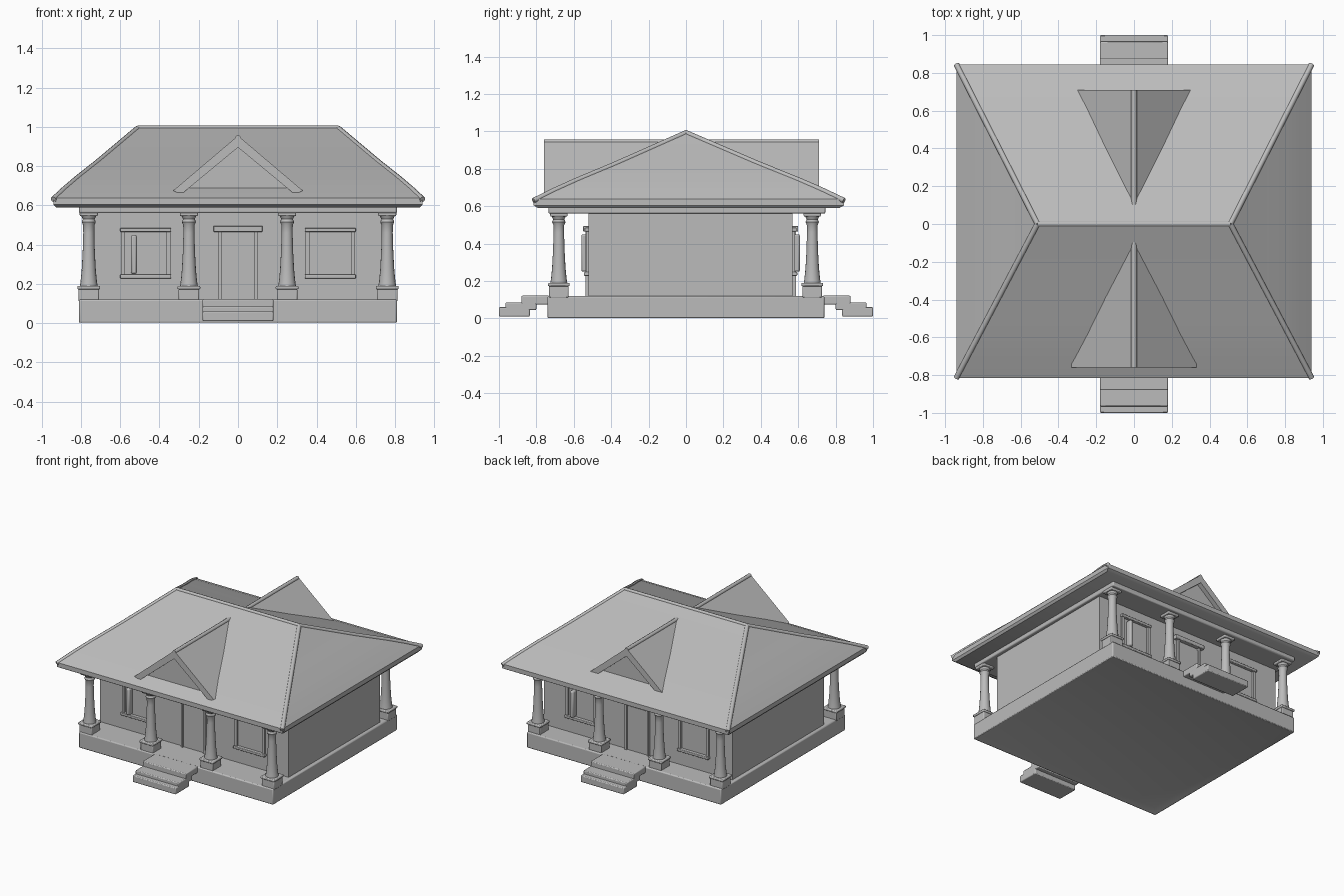
import bpy, bmesh, math
from mathutils import Matrix

old = bpy.data.objects.get("Cube")
if old:
    bpy.data.objects.remove(old, do_unlink=True)

GREY = (0.5, 0.5, 0.5, 1)
mat = bpy.data.materials.new("plain grey")
mat.use_nodes = True
mat.diffuse_color = GREY
mat.node_tree.nodes["Principled BSDF"].inputs["Base Color"].default_value = GREY


def finish(name, bm, bevel=0.0):
    """Turn a bmesh into a finished object."""
    bmesh.ops.recalc_face_normals(bm, faces=bm.faces)
    mesh = bpy.data.meshes.new(name)
    bm.to_mesh(mesh)
    bm.free()
    mesh.materials.append(mat)
    ob = bpy.data.objects.new(name, mesh)
    bpy.context.collection.objects.link(ob)
    bpy.ops.object.select_all(action="DESELECT")
    ob.select_set(True)
    bpy.context.view_layer.objects.active = ob
    bpy.ops.object.shade_smooth_by_angle(angle=math.radians(35))
    if bevel:
        mod = ob.modifiers.new("soft edges", "BEVEL")
        mod.width, mod.segments = bevel, 2
    return ob


def box_mesh(x, y, z):
    bm = bmesh.new()
    size = [b - a for a, b in (x, y, z)]
    mid = [(a + b) / 2 for a, b in (x, y, z)]
    bmesh.ops.create_cube(bm, size=1, matrix=Matrix.Translation(mid) @ Matrix.Diagonal((*size, 1)))
    return bm


def box(name, x, y, z, bevel=0.0):
    return finish(name, box_mesh(x, y, z), bevel)


def extrude_y(name, profile, y0, y1, bevel=0.0):
    """Extrude an x-z outline along y."""
    bm = bmesh.new()
    face = bm.faces.new([bm.verts.new((x, y0, z)) for x, z in profile])
    out = bmesh.ops.extrude_face_region(bm, geom=[face])
    verts = [v for v in out["geom"] if isinstance(v, bmesh.types.BMVert)]
    bmesh.ops.translate(bm, verts=verts, vec=(0, y1 - y0, 0))
    return finish(name, bm, bevel)


def turn(ob, shift=0.0):
    """Rotate a part to the back of the house."""
    ob.matrix_world = Matrix.Translation((0, shift, 0)) @ Matrix.Rotation(math.pi, 4, "Z")


# Foundation with a shallow recess underneath
bm = box_mesh((-0.81, 0.81), (-0.74, 0.74), (0, 0.12))
bm.normal_update()
under = [f for f in bm.faces if f.normal.z < -0.9]
bmesh.ops.inset_region(bm, faces=under, thickness=0.08)
bmesh.ops.translate(bm, verts=under[0].verts, vec=(0, 0, 0.02))
finish("foundation", bm, 0.008)

# Walls and the beam under the eaves
box("walls", (-0.785, 0.785), (-0.52, 0.57), (0.11, 0.58))
box("eave_beam", (-0.81, 0.81), (-0.735, 0.745), (0.56, 0.61), 0.008)

# Hipped roof as rings from the soffit up to the ridge
RINGS = [(0.0, 0.59), (0.97, 0.59), (1.0, 0.605), (1.0, 0.638), (0.87, 0.69),
         (0.72, 0.745), (0.47, 0.83), (0.0, 1.0)]
bm = bmesh.new()
loops = []
for t, z in RINGS:
    hx = 0.51 + 0.43 * t
    loops.append([bm.verts.new(p) for p in ((-hx, -0.815 * t, z), (hx, -0.815 * t, z),
                                            (hx, 0.845 * t, z), (-hx, 0.845 * t, z))])
for a, b in zip(loops, loops[1:]):
    for i in range(4):
        j = (i + 1) % 4
        bm.faces.new((a[i], a[j], b[j], b[i]))
bmesh.ops.remove_doubles(bm, verts=bm.verts, dist=0.0005)
finish("hip_roof", bm)


def roll(name, points, radius):
    """Rounded capping along a roof edge."""
    curve = bpy.data.curves.new(name, "CURVE")
    curve.dimensions = "3D"
    curve.bevel_depth, curve.bevel_resolution = radius, 2
    curve.use_fill_caps = True
    line = curve.splines.new("POLY")
    line.points.add(len(points) - 1)
    for p, co in zip(line.points, points):
        p.co = (*co, 1)
    curve.materials.append(mat)
    ob = bpy.data.objects.new(name, curve)
    bpy.context.collection.objects.link(ob)


roll("ridge_cap", [(-0.51, 0, 0.992), (0.51, 0, 0.992)], 0.015)
for sx in (-1, 1):
    for sy, depth in ((-1, 0.815), (1, 0.845)):
        path = [(sx * (0.51 + 0.43 * t), sy * depth * t, z - 0.008) for t, z in RINGS[3:]]
        roll("hip_cap", path, 0.015)

# Cross gable: sloping slabs running through the roof, with recessed ends
extrude_y("gable_roof", [(0, 0.955), (0.33, 0.675), (0.29, 0.655), (0, 0.895),
                         (-0.29, 0.655), (-0.33, 0.675)], -0.76, 0.71)
extrude_y("gable_wall", [(0, 0.91), (0.3, 0.66), (-0.3, 0.66)], -0.715, 0.675)
roll("gable_ridge_cap", [(0, -0.76, 0.943), (0, 0.71, 0.943)], 0.015)

# Columns: square pedestal, turned shaft and square capital
SHAFT = [(0.047, 0.18), (0.042, 0.21), (0.036, 0.27), (0.031, 0.36), (0.028, 0.46),
         (0.029, 0.5), (0.036, 0.515), (0.03, 0.53), (0.042, 0.555)]


def column(x, y):
    for name, half, z in (("pedestal", 0.052, (0.11, 0.175)), ("pedestal_rim", 0.058, (0.172, 0.19)),
                          ("capital", 0.046, (0.545, 0.57))):
        box(name, (x - half, x + half), (y - half, y + half), z, 0.006)
    bm = bmesh.new()
    rows = []
    sides = 16
    for r, z in SHAFT:
        angles = [math.tau * i / sides for i in range(sides)]
        rows.append([bm.verts.new((x + r * math.cos(a), y + r * math.sin(a), z)) for a in angles])
    for a, b in zip(rows, rows[1:]):
        for i in range(sides):
            j = (i + 1) % sides
            bm.faces.new((a[i], a[j], b[j], b[i]))
    bm.faces.new(rows[0])
    bm.faces.new(rows[-1])
    finish("column", bm)


for y in (-0.68, 0.675):
    for x in (-0.76, -0.25, 0.25, 0.76):
        column(x, y)


def facade():
    """Door, windows and their trim on the front wall."""
    face = -0.52
    parts = [box("door", (-0.085, 0.085), (face - 0.006, face + 0.01), (0.12, 0.45)),
             box("door_lintel", (-0.125, 0.125), (face - 0.03, face + 0.01), (0.465, 0.495), 0.004),
             box("window_post", (-0.545, -0.515), (face - 0.04, face + 0.01), (0.25, 0.45), 0.01)]
    for s in (-1, 1):
        x0, x1 = sorted((s * 0.1, s * 0.085))
        parts.append(box("door_jamb", (x0, x1), (face - 0.018, face + 0.01), (0.12, 0.465)))
        x0, x1 = sorted((s * 0.34, s * 0.6))
        parts.append(box("window_sill", (x0, x1), (face - 0.025, face + 0.01), (0.228, 0.248), 0.004))
        parts.append(box("window_lintel", (x0, x1), (face - 0.022, face + 0.01), (0.465, 0.485), 0.004))
        for x in (0.355, 0.585):
            a, b = sorted((s * x - 0.01, s * x + 0.01))
            parts.append(box("window_jamb", (a, b), (face - 0.014, face + 0.01), (0.245, 0.47)))
    return parts


def steps():
    """Three shallow treads up to the porch."""
    treads = [((-1.0, -0.835), (0.01, 0.06)), ((-0.965, -0.8), (0.045, 0.085)),
              ((-0.88, -0.73), (0.075, 0.122))]
    return [box("step", (-0.18, 0.18), y, z, 0.006) for y, z in treads]


# Front and back share the same door, windows and steps
facade()
steps()
for part in facade():
    turn(part, 0.05)
for part in steps():
    turn(part)
